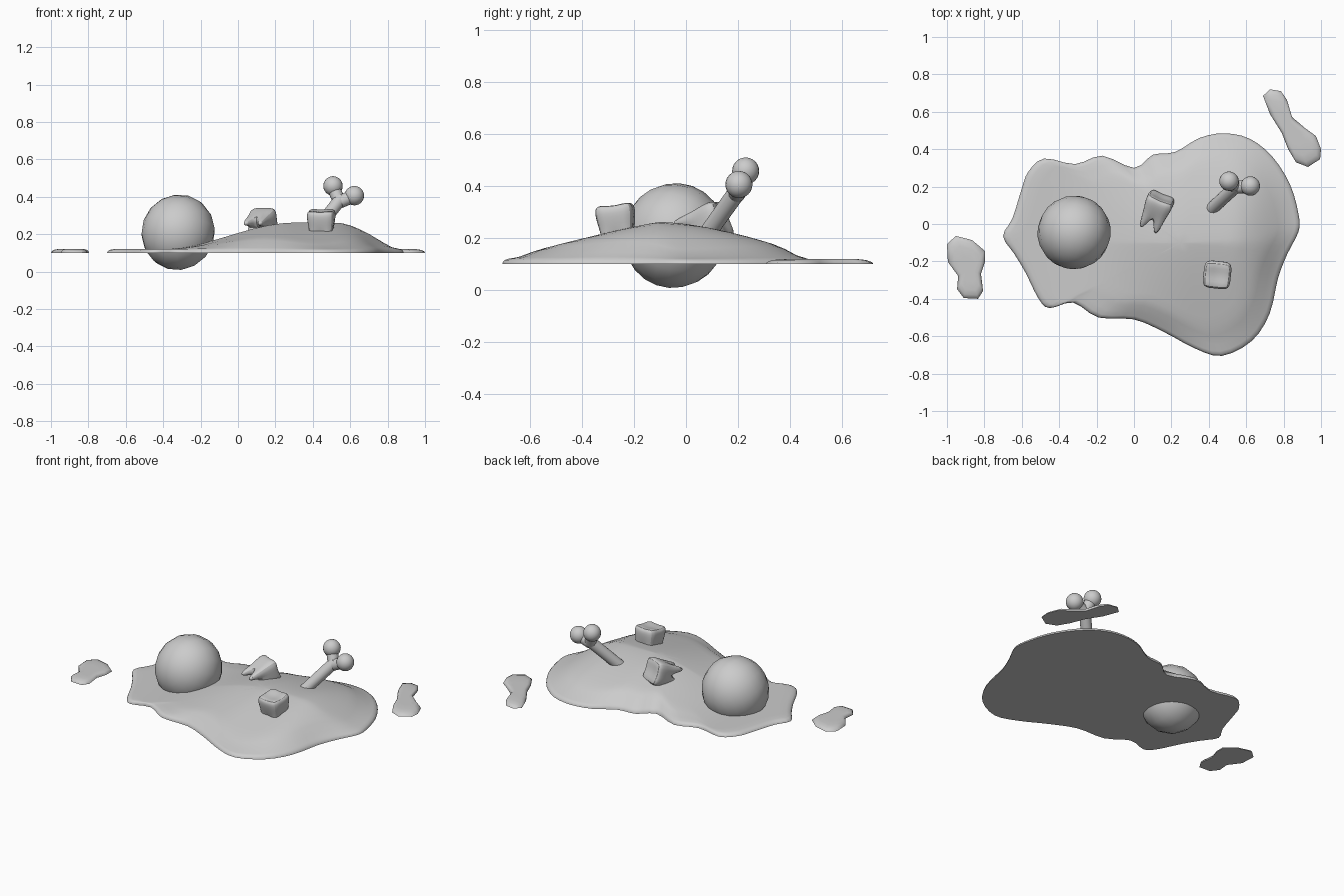
import bpy, bmesh
from math import radians
from mathutils import Vector, Matrix

if "Cube" in bpy.data.objects:
    bpy.data.objects.remove(bpy.data.objects["Cube"])

GROUND = 0.10


def finish(bm, name):
    bmesh.ops.recalc_face_normals(bm, faces=bm.faces)
    me = bpy.data.meshes.new(name)
    bm.to_mesh(me)
    bm.free()
    ob = bpy.data.objects.new(name, me)
    bpy.context.collection.objects.link(ob)
    return ob


def smoothstep(a, b, x):
    t = max(0.0, min(1.0, (x - a) / (b - a)))
    return t * t * (3 - 2 * t)


def spline(points, steps):
    # closed Catmull-Rom curve through the outline points
    pts = [Vector(p) for p in points]
    n, out = len(pts), []
    for i in range(n):
        a, b, c, d = (pts[(i + k) % n] for k in (-1, 0, 1, 2))
        for s in range(steps):
            t = s / steps
            out.append(0.5 * (2 * b + (c - a) * t + (2 * a - 5 * b + 4 * c - d) * t * t
                              + (3 * b - a - 3 * c + d) * t ** 3))
    return out


def mound(x, y):
    # broad hill on the right side of the puddle
    fx = smoothstep(-0.4, 0.3, x) * smoothstep(0.92, 0.52, x)
    u = min(1.0, abs(y + 0.1) / 0.6)
    return 0.142 * fx * (1 - u ** (1.6 if y > -0.1 else 1.15))


def puddle(name, outline, center, height, steps, rim, scales):
    # concentric rings shrinking to the centre, flat underneath
    c = Vector(center)
    loop = spline(outline, steps)
    bm = bmesh.new()
    rings = []
    for s, z in rim + [(s, 0.02) for s in scales]:
        ring = []
        for p in loop:
            q = c + (p - c) * s
            h = height(q.x, q.y) * min(1.0, (1 - s) * 5)
            ring.append(bm.verts.new((q.x, q.y, GROUND + z + h)))
        rings.append(ring)
    n = len(loop)
    for a, b in zip(rings, rings[1:]):
        for i in range(n):
            bm.faces.new((a[i], a[(i + 1) % n], b[(i + 1) % n], b[i]))
    for ring, z in ((rings[0], GROUND), (rings[-1], GROUND + 0.02 + height(*c))):
        m = bm.verts.new((c.x, c.y, z))
        for i in range(n):
            bm.faces.new((ring[i], ring[(i + 1) % n], m))
    return finish(bm, name)


# Main slime puddle
puddle("slime_puddle", [
    (-.70, -.065), (-.65, .03), (-.60, .19), (-.565, .28), (-.48, .35), (-.315, .32),
    (-.17, .365), (0, .30), (.10, .37), (.22, .385), (.35, .46), (.485, .485),
    (.62, .455), (.74, .36), (.835, .21), (.88, .05), (.88, -.04), (.82, -.16),
    (.77, -.29), (.725, -.48), (.63, -.625), (.47, -.705), (.325, -.665),
    (.165, -.58), (0, -.51), (-.19, -.50), (-.325, -.42), (-.45, -.45),
    (-.51, -.40), (-.58, -.26), (-.64, -.16)],
    (0.25, -0.1), mound, 3, [(1.0, 0.0), (0.997, 0.008), (0.985, 0.016)],
    [0.96, 0.9, 0.82, 0.74, 0.66, 0.58, 0.5, 0.42, 0.34, 0.26, 0.18, 0.09])

# Two loose slime drops
drop_rim = [(1.0, 0.0), (0.97, 0.008), (0.87, 0.016)]
puddle("slime_drop_right", [
    (.69, .685), (.727, .72), (.786, .71), (.818, .663), (.845, .572), (.914, .513),
    (.973, .47), (1.0, .40), (.995, .347), (.93, .305), (.866, .33), (.824, .40),
    (.79, .487), (.727, .588)],
    (0.835, 0.51), lambda x, y: 0.0, 1, drop_rim, [0.7, 0.4])
puddle("slime_drop_left", [
    (-1, -.107), (-.952, -.064), (-.866, -.086), (-.797, -.144), (-.797, -.203),
    (-.818, -.267), (-.807, -.358), (-.834, -.40), (-.91, -.396), (-.946, -.348),
    (-.94, -.278), (-.995, -.203)],
    (-0.88, -0.245), lambda x, y: 0.0, 1, drop_rim, [0.7, 0.4])

# Eyeball sunk into the puddle
bpy.ops.mesh.primitive_uv_sphere_add(segments=16, ring_count=12, radius=0.2,
                                     location=(-0.32, -0.045, 0.21),
                                     rotation=(radians(70), radians(15), radians(-15)))
bpy.context.object.name = "eyeball"
bpy.context.object.scale = (0.98, 1.02, 0.98)


# Bone: tapered shaft with two knobs
def between(name, a, b, r1, r2):
    a, b = Vector(a), Vector(b)
    bpy.ops.mesh.primitive_cone_add(vertices=16, radius1=r1, radius2=r2,
                                    depth=(b - a).length, location=(a + b) / 2)
    ob = bpy.context.object
    ob.name = name
    ob.rotation_euler = (b - a).to_track_quat('Z', 'Y').to_euler()


between("bone_shaft", (0.37, 0.04, 0.16), (0.55, 0.205, 0.39), 0.033, 0.035)
for i, (loc, end, r) in enumerate([((.508, .229, .458), (.54, .2, .375), .052),
                                   ((.622, .203, .406), (.54, .195, .37), .052)]):
    between(f"bone_neck_{i + 1}", end, loc, 0.034, 0.036)
    bpy.ops.mesh.primitive_uv_sphere_add(segments=20, ring_count=12, radius=r, location=loc)
    bpy.context.object.name = f"bone_knob_{i + 1}"


# Molar: cusped crown with four tapered roots
def tooth(name, loc, rot):
    bm = bmesh.new()
    bmesh.ops.create_cube(bm, size=2)
    bmesh.ops.subdivide_edges(bm, edges=bm.edges[:], cuts=1, use_grid_fill=True)
    bottom = [f for f in bm.faces if f.normal.z < -0.9]
    roots = []
    for f in bmesh.ops.extrude_discrete_faces(bm, faces=bottom)["faces"]:
        roots.append(f)
    root_verts = {v for f in roots for v in f.verts}
    for v in bm.verts:
        if v in root_verts:
            continue
        x, y, z = v.co
        sides = (abs(x) > .5) + (abs(y) > .5)
        w = 0.078 if z > -.5 else 0.066
        if sides == 1:
            w *= 0.93
        v.co = (x * w, y * w, z * 0.052)
        if z > .5:
            v.co.z += (-0.03, -0.008, 0.022)[sides]
    for f in roots:
        c = f.calc_center_median()
        for v in f.verts:
            d = (v.co - c) * 0.028
            v.co = Vector((c.x * 0.085, c.y * 0.085, -0.15)) + d
    ob = finish(bm, name)
    ob.matrix_world = Matrix.Translation(loc) @ rot.to_matrix().to_4x4()
    m = ob.modifiers.new("smooth", 'SUBSURF')
    m.levels = m.render_levels = 2


up = Vector((0.03, -0.12, 1)).to_track_quat('Z', 'Y')
tooth("tooth_upright", (0.445, -0.27, 0.283),
      Matrix.Rotation(radians(-20), 3, 'Z').to_quaternion() @ up)
tooth("tooth_lying", (0.132, 0.105, 0.262),
      Vector((0.36, 0.87, 0.33)).to_track_quat('Z', 'Y'))

# Smooth shading with sharp rims
bpy.ops.object.select_all(action='SELECT')
bpy.context.view_layer.objects.active = bpy.data.objects["eyeball"]
bpy.ops.object.shade_smooth_by_angle(angle=radians(50))
